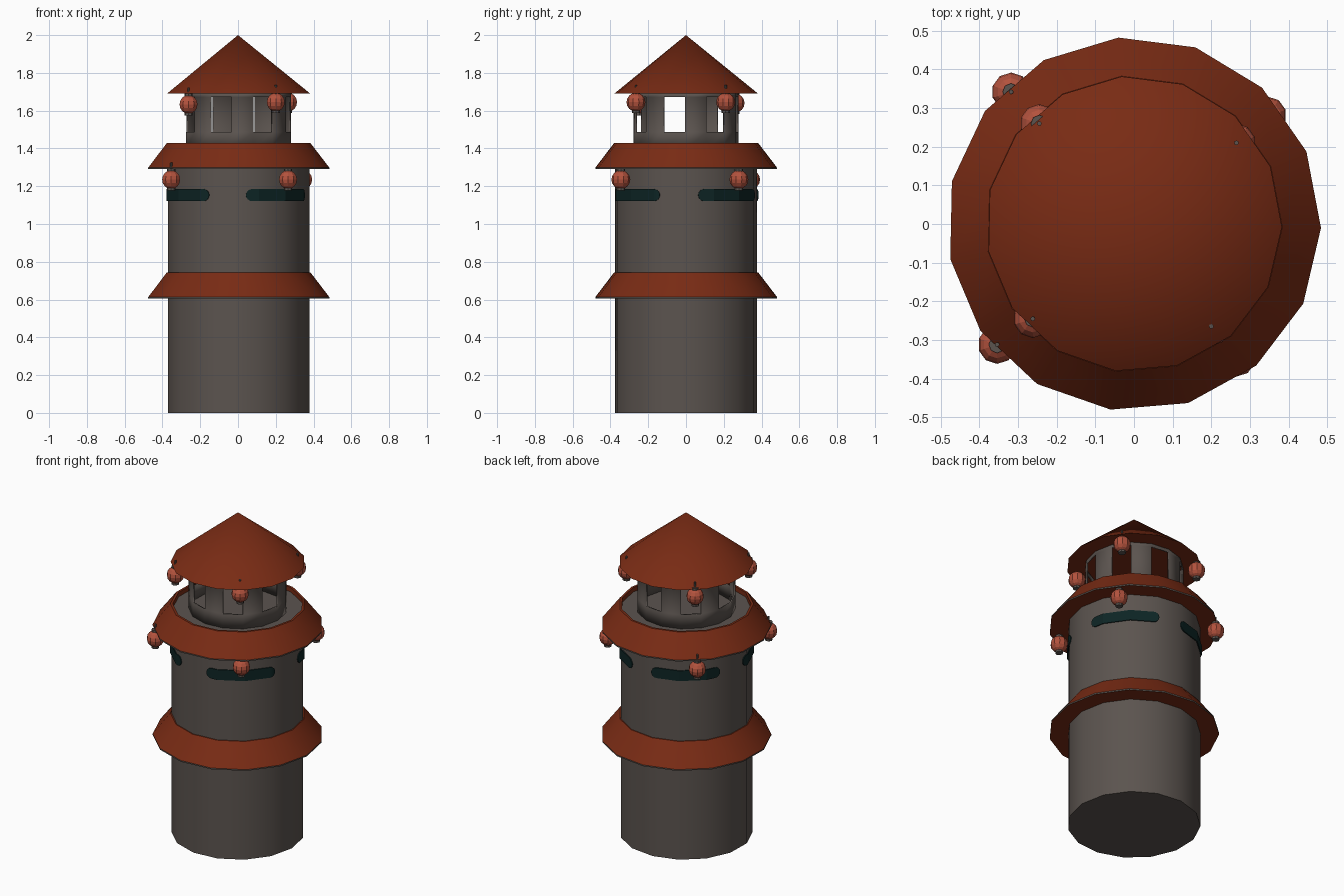
import bpy, bmesh, math

if "Cube" in bpy.data.objects:
    bpy.data.objects.remove(bpy.data.objects["Cube"])

N = 15
STEP = math.tau / N
OFF = math.radians(-1.2)


def material(name, rgb):
    m = bpy.data.materials.new(name)
    m.diffuse_color = (*rgb, 1)
    m.use_nodes = True
    m.node_tree.nodes["Principled BSDF"].inputs["Base Color"].default_value = m.diffuse_color
    return m


STONE = material("grey_stone", (0.105, 0.088, 0.078))
ROOF = material("red_brown_roof", (0.19, 0.024, 0.007))
LAMP = material("lamp_red", (0.45, 0.085, 0.047))
TEAL = material("dark_teal", (0.004, 0.018, 0.018))


def finish(name, bm, mats, smooth=True):
    bmesh.ops.recalc_face_normals(bm, faces=bm.faces)
    me = bpy.data.meshes.new(name)
    bm.to_mesh(me)
    bm.free()
    for m in mats:
        me.materials.append(m)
    ob = bpy.data.objects.new(name, me)
    bpy.context.collection.objects.link(ob)
    if smooth:
        bpy.ops.object.select_all(action='DESELECT')
        ob.select_set(True)
        bpy.context.view_layer.objects.active = ob
        bpy.ops.object.shade_smooth_by_angle(angle=math.radians(30))
    return ob


def lathe(name, profile, mats, seg_mats=None, closed=False):
    """Revolve (radius, z) points in 15 sides; radius 0 becomes a pole."""
    bm = bmesh.new()
    rings = []
    for r, z in profile:
        if r == 0:
            rings.append([bm.verts.new((0, 0, z))] * N)
        else:
            rings.append([bm.verts.new((r * math.cos(OFF + i * STEP),
                                        r * math.sin(OFF + i * STEP), z)) for i in range(N)])
    count = len(rings) if closed else len(rings) - 1
    for s in range(count):
        a, b = rings[s], rings[(s + 1) % len(rings)]
        for i in range(N):
            j = (i + 1) % N
            quad = list(dict.fromkeys([a[i], a[j], b[j], b[i]]))
            f = bm.faces.new(quad)
            f.material_index = seg_mats[s] if seg_mats else 0
    return finish(name, bm, mats)


# Tower body and conical roof
lathe("tower_body", [(0, 0), (0.378, 0), (0.378, 1.40), (0, 1.40)], [STONE])
lathe("cone_roof", [(0, 2.0), (0.383, 1.69), (0, 1.69)], [ROOF])

# Two sloping skirt roofs with a thin grey rim
for name, z in (("lower_skirt_roof", 0.605), ("upper_skirt_roof", 1.29)):
    lathe(name, [(0.384, z + 0.138), (0.484, z + 0.008), (0.484, z),
                 (0.37, z), (0.37, z + 0.138)],
          [ROOF, STONE], [0, 1, 0, 0, 0], closed=True)

# Lantern room: ring wall with open faces
open_sides = {1, 3, 5, 7, 8, 10, 12, 14}
bm = bmesh.new()
levels = [1.395, 1.487, 1.672, 1.692]
grid = [[bm.verts.new((0.28 * math.cos(OFF + i * STEP), 0.28 * math.sin(OFF + i * STEP), z))
         for i in range(N)] for z in levels]
for l in range(3):
    for i in range(N):
        if l == 1 and i in open_sides:
            continue
        j = (i + 1) % N
        bm.faces.new((grid[l][i], grid[l][j], grid[l + 1][j], grid[l + 1][i]))
room = finish("lantern_room", bm, [STONE])
mod = room.modifiers.new("wall", 'SOLIDIFY')
mod.thickness = 0.01
mod.offset = -1

# Rounded teal slots on the upper wall, following its flat sides
def wall_radius(t):
    return 0.378 * math.cos(STEP / 2) / math.cos((t - OFF) % STEP - STEP / 2) + 0.004


def slot(name, centre_deg, span_deg, z=1.153, h=0.032):
    c, half = math.radians(centre_deg), math.radians(span_deg) / 2
    cap = h / 0.378
    angles = [c + s * (half - cap + cap * math.sin(math.pi / 2 * k / 4))
              for k in range(5) for s in (-1, 1)]
    angles += [OFF + k * STEP for k in range(2 * N) if abs(OFF + k * STEP - c) < half - cap]
    bm = bmesh.new()
    prev = None
    for t in sorted(angles):
        over = max(0, abs(t - c) - (half - cap)) / cap
        e = max(h * math.sqrt(max(0, 1 - over * over)), 0.002)
        r = wall_radius(t)
        pair = [bm.verts.new((r * math.cos(t), r * math.sin(t), z + d)) for d in (-e, e)]
        if prev:
            bm.faces.new((prev[0], pair[0], pair[1], prev[1]))
        prev = pair
    ob = finish(name, bm, [TEAL], smooth=False)
    mod = ob.modifiers.new("plate", 'SOLIDIFY')
    mod.thickness = 0.006
    mod.offset = 0


for i, a in enumerate((41, 125, 215, 307.5)):
    slot(f"wall_slot_{i + 1}", a, 62)


# Round hanging lamps with a small foot and a hanger
def lamp(name, x, y, z):
    bm = bmesh.new()
    bmesh.ops.create_uvsphere(bm, u_segments=10, v_segments=8, radius=0.05)
    for r, h, dz in ((0.022, 0.016, -0.05), (0.022, 0.016, 0.05), (0.006, 0.04, 0.07)):
        new = bmesh.ops.create_cone(bm, cap_ends=True, segments=8, radius1=r, radius2=r, depth=h)
        bmesh.ops.translate(bm, verts=new["verts"], vec=(0, 0, dz))
        for f in {f for v in new["verts"] for f in v.link_faces}:
            f.material_index = 1
    ob = finish(name, bm, [LAMP, STONE], smooth=False)
    ob.location = (x, y, z)


for i, (x, y) in enumerate(((-0.354, -0.312), (0.265, -0.345), (0.345, 0.28), (-0.318, 0.342))):
    lamp(f"lower_lamp_{i + 1}", x, y, 1.235)
for i, (x, y, z) in enumerate(((-0.262, -0.245, 1.633), (0.20, -0.265, 1.645),
                               (0.265, 0.21, 1.645), (-0.245, 0.26, 1.64))):
    lamp(f"upper_lamp_{i + 1}", x, y, z)
